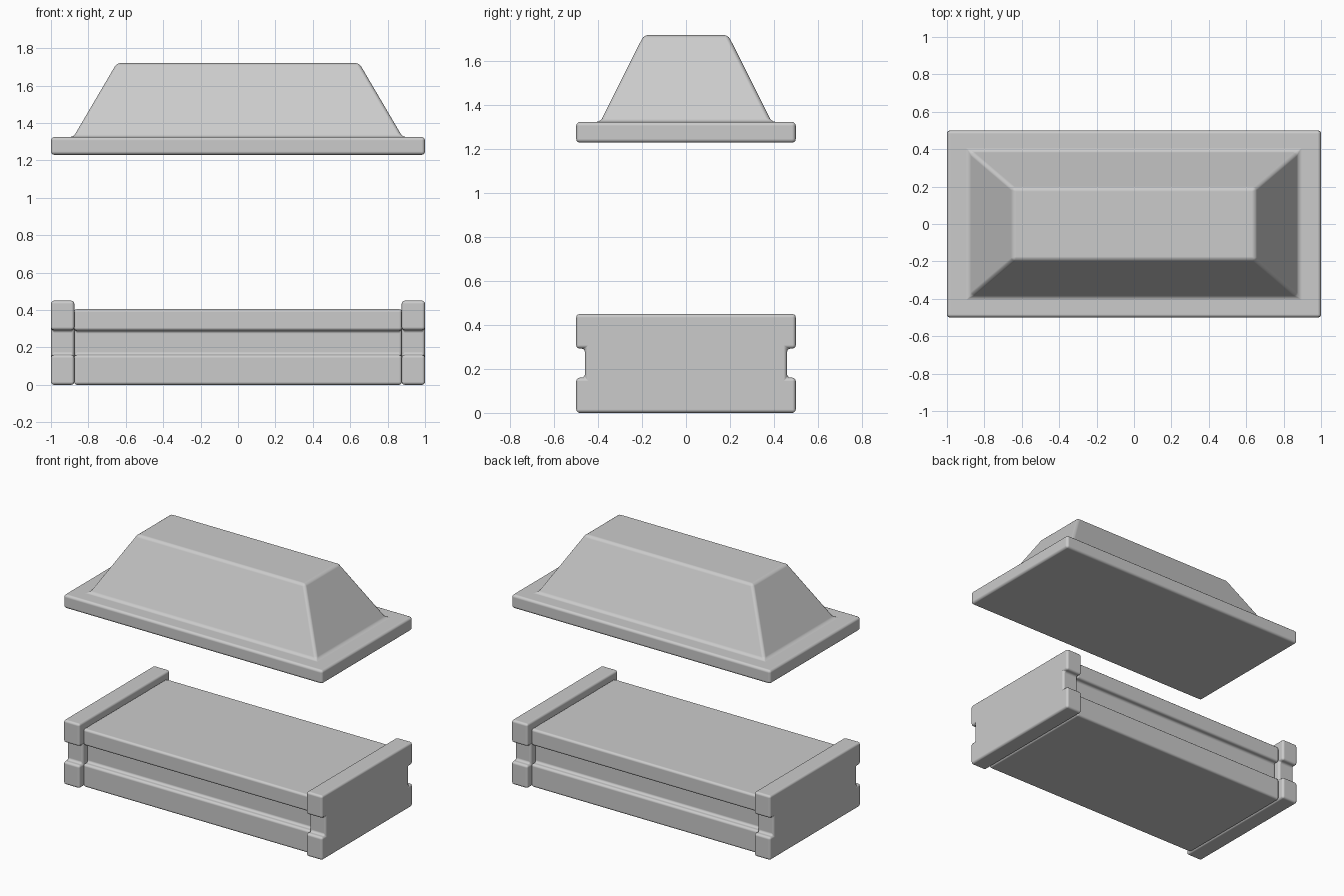
import bpy, bmesh

if "Cube" in bpy.data.objects:
    bpy.data.objects.remove(bpy.data.objects["Cube"])

def finish(name, bm, width):
    bmesh.ops.recalc_face_normals(bm, faces=bm.faces)
    me = bpy.data.meshes.new(name)
    bm.to_mesh(me)
    bm.free()
    ob = bpy.data.objects.new(name, me)
    bpy.context.collection.objects.link(ob)
    for p in me.polygons:
        p.use_smooth = True
    bev = ob.modifiers.new("rounded_edges", 'BEVEL')
    bev.width = width
    bev.segments = 3
    bev.limit_method = 'ANGLE'
    bev.harden_normals = True
    return ob

def grooved_bar(name, x0, x1, half, depth, top, g0, g1):
    """Grooved (y, z) profile extruded along x."""
    side = [(half, 0), (half, g0), (half - depth, g0),
            (half - depth, g1), (half, g1), (half, top)]
    profile = side + [(-y, z) for y, z in reversed(side)]
    bm = bmesh.new()
    face = bm.faces.new([bm.verts.new((x0, y, z)) for y, z in profile])
    ext = bmesh.ops.extrude_face_region(bm, geom=[face], use_keep_orig=True)
    verts = [v for v in ext['geom'] if isinstance(v, bmesh.types.BMVert)]
    bmesh.ops.translate(bm, verts=verts, vec=(x1 - x0, 0, 0))
    return finish(name, bm, 0.016)

# Base: long grooved body between two taller end caps
grooved_bar("base_body", -0.877, 0.877, 0.46, 0.04, 0.405, 0.16, 0.29)
grooved_bar("end_cap_left", -1.0, -0.875, 0.5, 0.04, 0.45, 0.16, 0.293)
grooved_bar("end_cap_right", 0.875, 1.0, 0.5, 0.04, 0.45, 0.16, 0.293)

# Lid: rectangular rings stacked into a flanged, tapered cover
bm = bmesh.new()
rings = []
for hx, hy, z in [(1.0, 0.5, 1.23), (1.0, 0.5, 1.325),
                  (0.88, 0.39, 1.325), (0.648, 0.192, 1.72)]:
    rings.append([bm.verts.new((sx * hx, sy * hy, z))
                  for sx, sy in ((-1, -1), (1, -1), (1, 1), (-1, 1))])
for a, b in zip(rings, rings[1:]):
    for i in range(4):
        j = (i + 1) % 4
        bm.faces.new((a[i], a[j], b[j], b[i]))
bm.faces.new(rings[0])
bm.faces.new(rings[-1])
finish("lid", bm, 0.018)
